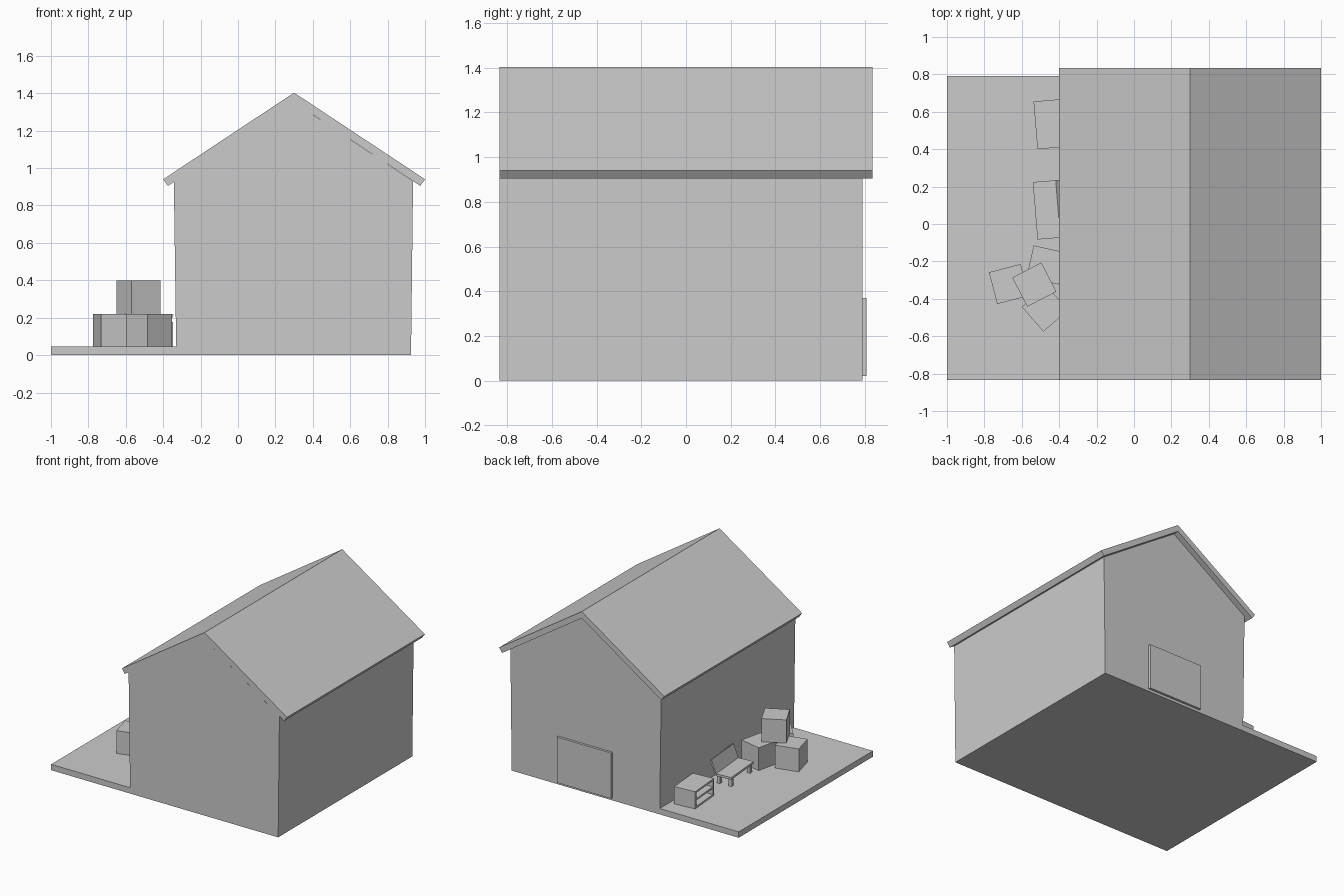
import bpy
from mathutils import Matrix, Vector
from math import radians

if "Cube" in bpy.data.objects:
    bpy.data.objects.remove(bpy.data.objects["Cube"])

grey = bpy.data.materials.new("plain_grey")
grey.use_nodes = True
grey.diffuse_color = (0.6, 0.6, 0.6, 1)
grey.node_tree.nodes["Principled BSDF"].inputs["Base Color"].default_value = (0.6, 0.6, 0.6, 1)


def make(name, verts, faces):
    mesh = bpy.data.meshes.new(name)
    mesh.from_pydata(verts, [], faces)
    mesh.materials.append(grey)
    obj = bpy.data.objects.new(name, mesh)
    bpy.context.collection.objects.link(obj)
    return obj


def prism(name, profile, y0, y1):
    """Extrude an x-z profile (counter-clockwise from the front) along y."""
    n = len(profile)
    verts = [(x, y, z) for y in (y0, y1) for x, z in profile]
    faces = [tuple(range(n)), tuple(reversed(range(n, 2 * n)))]
    faces += [(i, i + n, (i + 1) % n + n, (i + 1) % n) for i in range(n)]
    return make(name, verts, faces)


def box(name, x0, x1, y0, y1, z0, z1):
    return prism(name, [(x0, z0), (x1, z0), (x1, z1), (x0, z1)], y0, y1)


def place(objs, x, y, angle):
    """Turn parts about z and move them to a spot on the yard."""
    for obj in objs:
        obj.data.transform(Matrix.Translation(Vector((x, y, DECK)))
                           @ Matrix.Rotation(radians(angle), 4, "Z"))


FRONT, BACK, DECK, RIDGE = -0.835, 0.79, 0.045, 0.30

# Yard slab and house body with slightly leaning side walls
box("yard_slab", -1, 0.925, FRONT, BACK, 0, DECK)
prism("house_body", [(-0.33, 0), (0.925, 0), (0.936, 0.93), (RIDGE, 1.352), (-0.343, 0.93)],
      FRONT, BACK)

# Gabled roof sheet, overhanging the sides and the back
prism("roof", [(-0.375, 0.905), (RIDGE, 1.352), (0.975, 0.905),
               (1, 0.94), (RIDGE, 1.403), (-0.4, 0.94)], FRONT, 0.835)

# Wide door at the back
box("back_door", 0.07, 0.53, BACK - 0.01, 0.808, 0.02, 0.37)

# Stack of crates
SIDE = 0.175
for name, x, y, angle, level in (
        ("crate_outer", -0.669, -0.321, 14.6, 0),
        ("crate_front", -0.476, -0.452, 41, 0),
        ("crate_rear", -0.47, -0.219, -12.5, 0),
        ("crate_top", -0.533, -0.324, 27.3, 1)):
    h = SIDE / 2
    place([box(name, -h, h, -h, h, level * SIDE, (level + 1) * SIDE + 0.003 * level)], x, y, angle)

# Bench: local origin at its outer back corner, y runs along its length
L = 0.308
bench = [box("bench_seat", 0, 0.125, -L, 0, 0.06, 0.077)]
for i, x in enumerate((0.005, 0.1)):
    for j, y in enumerate((-L + 0.015, -0.04)):
        bench.append(box(f"bench_leg_{i}{j}", x, x + 0.025, y, y + 0.025, 0, 0.065))
bench.append(prism("bench_backrest", [(0.12, 0.07), (0.132, 0.07), (0.172, 0.172), (0.16, 0.176)], -L, 0))
place(bench, -0.541, 0.224, 4.7)

# Open cabinet facing the yard, with a middle shelf
W, D, H, T = 0.256, 0.17, 0.132, 0.014
cabinet = [box("cabinet_back", D - T, D, -W, 0, 0, H)]
for i, z in enumerate((0, (H - T) / 2, H - T)):
    cabinet.append(box(f"cabinet_shelf_{i}", 0, D, -W, 0, z, z + T))
for i, y in enumerate((-W, -T)):
    cabinet.append(box(f"cabinet_side_{i}", 0, D, y, y + T, 0, H))
place(cabinet, -0.537, 0.655, 4.7)
